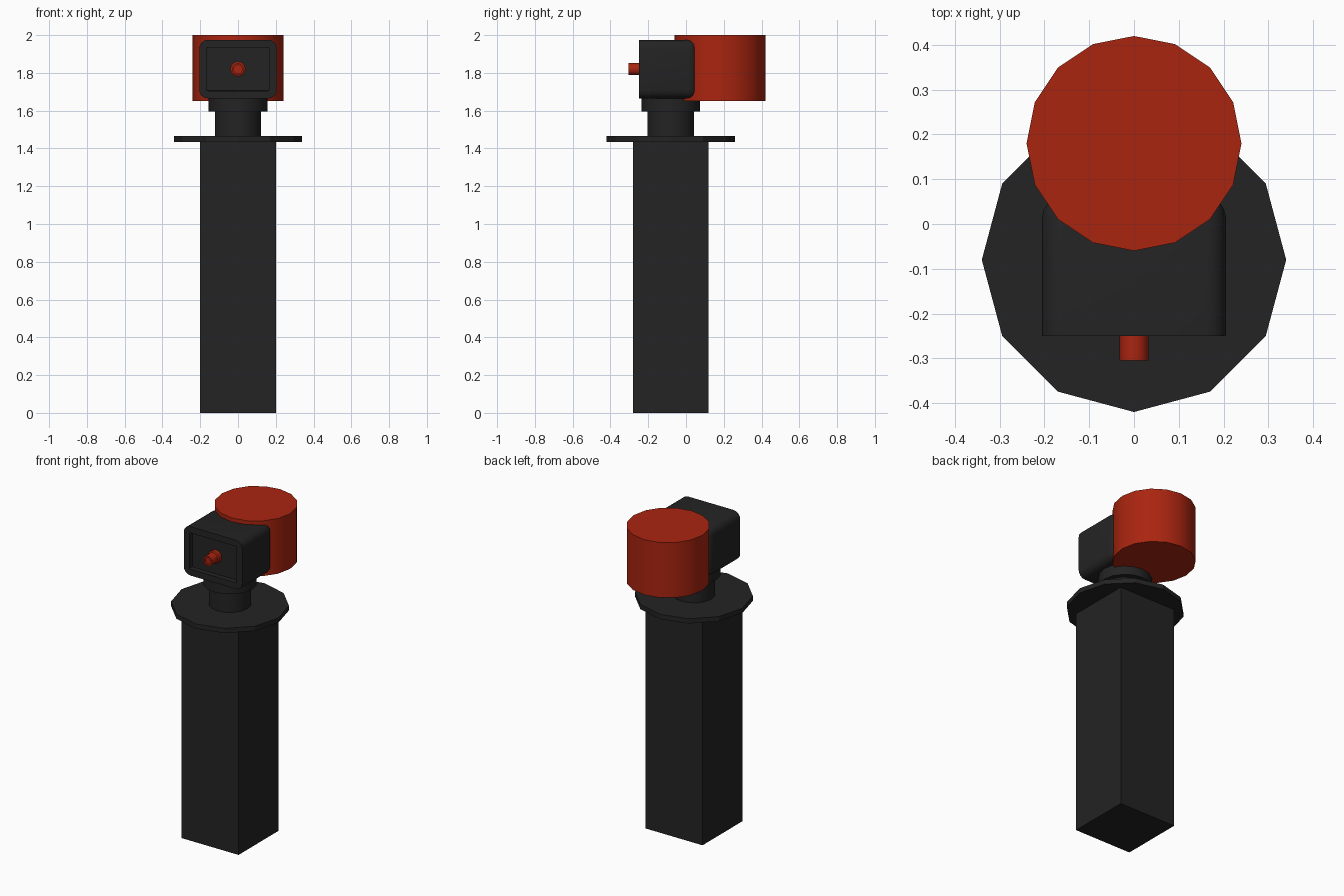
import bpy, bmesh, math
from mathutils import Matrix

if "Cube" in bpy.data.objects:
    bpy.data.objects.remove(bpy.data.objects["Cube"])


def material(name, rgb):
    m = bpy.data.materials.new(name)
    m.diffuse_color = (*rgb, 1)
    m.use_nodes = True
    m.node_tree.nodes["Principled BSDF"].inputs["Base Color"].default_value = m.diffuse_color
    return m


BLACK = material("matte black", (0.017, 0.017, 0.017))
RED = material("signal red", (0.40, 0.018, 0.005))


def finish(bm, name, mat, smooth=True):
    bmesh.ops.recalc_face_normals(bm, faces=bm.faces[:])
    me = bpy.data.meshes.new(name)
    bm.to_mesh(me)
    bm.free()
    me.materials.append(mat)
    ob = bpy.data.objects.new(name, me)
    bpy.context.collection.objects.link(ob)
    if smooth:
        bpy.ops.object.select_all(action='DESELECT')
        ob.select_set(True)
        bpy.context.view_layer.objects.active = ob
        bpy.ops.object.shade_smooth_by_angle(angle=math.radians(35))
    return ob


def box(x0, x1, y0, y1, z0, z1):
    bm = bmesh.new()
    bmesh.ops.create_cube(bm, size=1, matrix=Matrix.Translation(
        ((x0 + x1) / 2, (y0 + y1) / 2, (z0 + z1) / 2))
        @ Matrix.Diagonal((x1 - x0, y1 - y0, z1 - z0, 1)))
    return bm


def cylinder(name, mat, sides, r, y, z0, z1, smooth=True):
    bm = bmesh.new()
    bmesh.ops.create_cone(bm, cap_ends=True, segments=sides, radius1=r, radius2=r,
                          depth=z1 - z0, matrix=Matrix.Translation((0, y, (z0 + z1) / 2)))
    return finish(bm, name, mat, smooth)


def lathe_y(name, mat, profile, z, sides):
    """Turn (radius, y) points around an axis along y; both ends are capped."""
    bm = bmesh.new()
    rings = [[bm.verts.new((r * math.cos(2 * math.pi * i / sides), y,
                            z + r * math.sin(2 * math.pi * i / sides)))
              for i in range(sides)] for r, y in profile]
    for a, b in zip(rings, rings[1:]):
        for i in range(sides):
            j = (i + 1) % sides
            bm.faces.new((a[i], a[j], b[j], b[i]))
    bm.faces.new(rings[0])
    bm.faces.new(rings[-1])
    return finish(bm, name, mat)


# Square handle, guard plate and neck
finish(box(-0.2, 0.2, -0.28, 0.12, 0, 1.44), "handle", BLACK, False)
cylinder("guard_plate", BLACK, 12, 0.34, -0.08, 1.435, 1.465, False)
cylinder("neck", BLACK, 16, 0.123, -0.08, 1.46, 1.61)
cylinder("collar", BLACK, 16, 0.155, -0.08, 1.595, 1.69)

# Head block: rounded everywhere except the front rim, with a recessed front panel
bm = box(-0.205, 0.205, -0.25, 0.06, 1.665, 1.975)
rim = [e for e in bm.edges if not all(v.co.y < -0.2 for v in e.verts)]
bmesh.ops.bevel(bm, geom=rim, offset=0.045, segments=4, profile=0.5, affect='EDGES')
bmesh.ops.recalc_face_normals(bm, faces=bm.faces[:])
front = [f for f in bm.faces if f.normal.y < -0.99]
bmesh.ops.inset_region(bm, faces=front, thickness=0.04, use_even_offset=True)
bmesh.ops.inset_region(bm, faces=front, thickness=0.001, depth=-0.03, use_even_offset=True)
finish(bm, "head_block", BLACK)

# Red nozzle: base flange in the recess, stem and a small bore at the tip
lathe_y("nozzle", RED, [(0.04, -0.215), (0.04, -0.245), (0.032, -0.25), (0.032, -0.305),
                        (0.022, -0.305), (0.022, -0.295)], 1.82, 16)

# Red drum at the back
cylinder("rear_drum", RED, 16, 0.24, 0.18, 1.65, 2.0)
